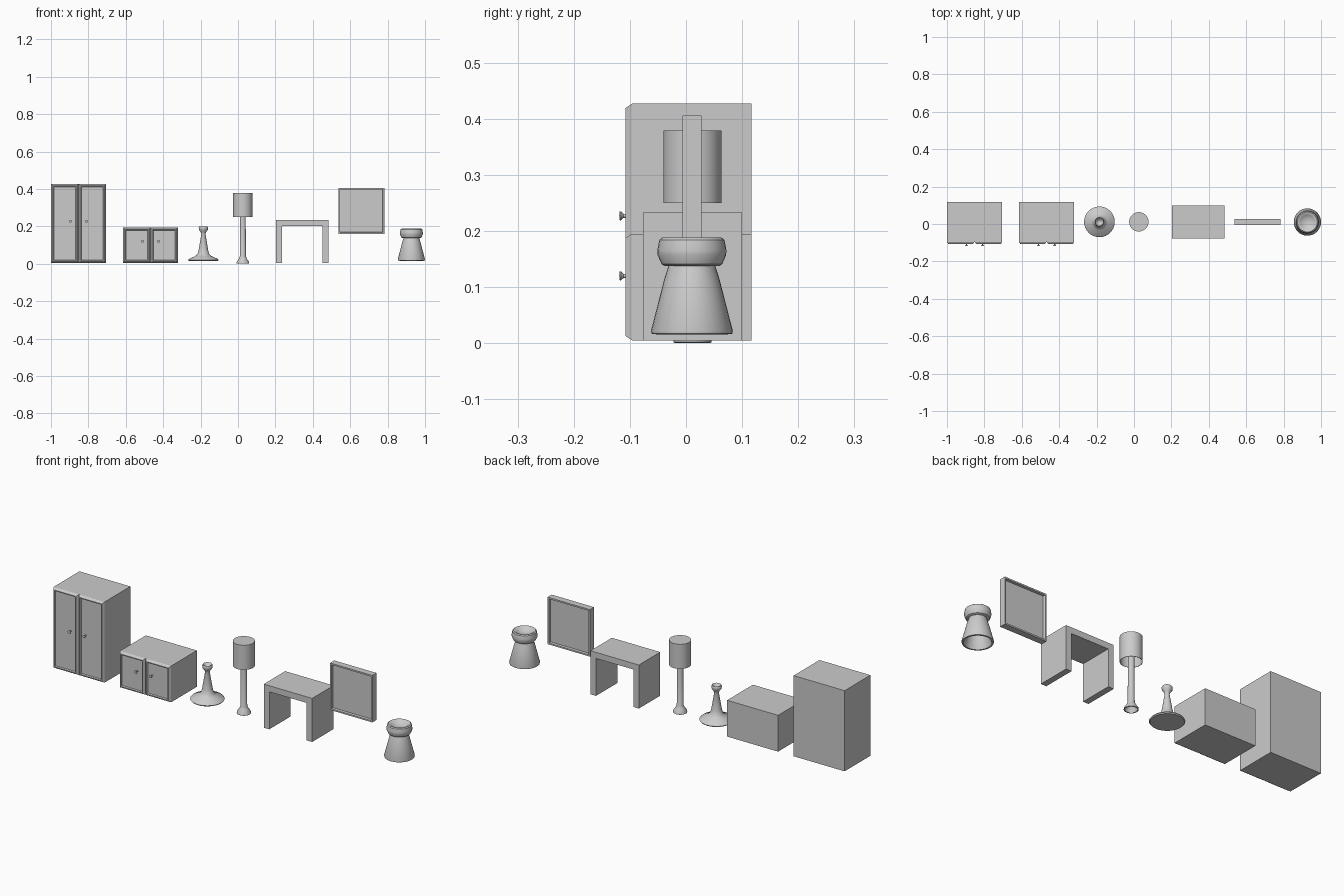
import bpy, bmesh, math
from mathutils import Matrix

if "Cube" in bpy.data.objects:
    bpy.data.objects.remove(bpy.data.objects["Cube"])


def finish(name, bm, smooth=False):
    bmesh.ops.recalc_face_normals(bm, faces=bm.faces)
    me = bpy.data.meshes.new(name)
    bm.to_mesh(me)
    bm.free()
    ob = bpy.data.objects.new(name, me)
    bpy.context.collection.objects.link(ob)
    if smooth:
        bpy.ops.object.select_all(action='DESELECT')
        ob.select_set(True)
        bpy.context.view_layer.objects.active = ob
        bpy.ops.object.shade_smooth_by_angle(angle=math.radians(35))
    return ob


def extents_box(bm, x0, x1, y0, y1, z0, z1):
    m = Matrix.Translation(((x0 + x1) / 2, (y0 + y1) / 2, (z0 + z1) / 2)) \
        @ Matrix.Diagonal((x1 - x0, y1 - y0, z1 - z0, 1))
    return bmesh.ops.create_cube(bm, size=1, matrix=m)["verts"]


def box(name, *ext):
    bm = bmesh.new()
    extents_box(bm, *ext)
    return finish(name, bm)


def lathe(name, profile, loc, tilt=0.0, seg=32):
    """Revolve (radius, height) points around z, then tilt about x and place."""
    bm = bmesh.new()
    vs = [bm.verts.new((r, 0, z)) for r, z in profile]
    es = [bm.edges.new(p) for p in zip(vs, vs[1:])]
    bmesh.ops.spin(bm, geom=vs + es, cent=(0, 0, 0), axis=(0, 0, 1),
                   angle=2 * math.pi, steps=seg)
    bmesh.ops.remove_doubles(bm, verts=bm.verts, dist=1e-5)
    bm.transform(Matrix.Translation(loc) @ Matrix.Rotation(tilt, 4, 'X'))
    return finish(name, bm, True)


def door(name, x0, x1, z0, z1):
    """Chamfered slab whose front holds a thin frame and a recessed panel."""
    bm = bmesh.new()
    extents_box(bm, x0, x1, -0.096, -0.094, z0, z1)
    bm.normal_update()
    front = min(bm.faces, key=lambda f: f.calc_center_median().y)
    for thickness, depth in ((0.008, 0.012), (0.005, 0), (0.003, -0.006)):
        bmesh.ops.inset_region(bm, faces=[front], thickness=thickness, depth=0,
                               use_even_offset=True)
        for v in front.verts:
            v.co.y -= depth
        bm.normal_update()
    return finish(name, bm)


def cupboard(name, cx, top, knob_z):
    half = 0.1475
    box(name + "_body", cx - half, cx + half, -0.095, 0.117, 0.005, top)
    for s, side in ((-1, "left"), (1, "right")):
        x0, x1 = sorted((cx + s * 0.001, cx + s * half))
        door(f"{name}_{side}_door", x0, x1, 0.005, top)
        lathe(f"{name}_{side}_knob",
              [(0.004, 0), (0.0035, 0.01), (0.008, 0.015), (0.008, 0.017), (0, 0.018)],
              (cx + s * 0.043, -0.101, knob_z), math.pi / 2, 16)


# Wardrobe and low cabinet
cupboard("wardrobe", -0.8525, 0.427, 0.227)
cupboard("low_cabinet", -0.4675, 0.195, 0.12)

# Pedestal stand with a small cup on top
lathe("pedestal_stand",
      [(0, 0.015), (0.078, 0.015), (0.082, 0.02), (0.077, 0.026), (0.045, 0.04),
       (0.031, 0.052), (0.025, 0.075), (0.011, 0.16), (0.015, 0.17), (0.024, 0.182),
       (0.025, 0.194), (0.022, 0.2), (0.016, 0.194), (0.009, 0.186), (0, 0.183)],
      (-0.185, 0.0115, 0))

# Floor lamp
LAMP = (0.026, 0.0115, 0)
lathe("lamp_base_and_pole",
      [(0.028, 0.004), (0.03, 0), (0.034, 0.002), (0.033, 0.01), (0.022, 0.026),
       (0.016, 0.04), (0.015, 0.3), (0, 0.3)], LAMP)
lathe("lamp_shade", [(0.05, 0.25), (0.052, 0.25), (0.052, 0.379), (0, 0.379)], LAMP)
lathe("lamp_shade_lining", [(0.05, 0.25), (0.05, 0.376), (0, 0.376)], LAMP)

# Table: an arch-shaped board outline pushed back in depth
bm = bmesh.new()
outline = [(0.203, 0.005), (0.235, 0.005), (0.235, 0.201), (0.451, 0.201),
           (0.451, 0.005), (0.483, 0.005), (0.483, 0.233), (0.203, 0.233)]
face = bm.faces.new([bm.verts.new((x, -0.077, z)) for x, z in outline])
ext = bmesh.ops.extrude_face_region(bm, geom=[face])["geom"]
bmesh.ops.translate(bm, vec=(0, 0.177, 0),
                    verts=[g for g in ext if isinstance(g, bmesh.types.BMVert)])
bm.faces.ensure_lookup_table()
if not any(all(abs(v.co.y + 0.077) < 1e-5 for v in f.verts) for f in bm.faces):
    bm.faces.new([v for v in bm.verts if v.co.y < 0])
finish("table", bm)

# Framed picture, recessed on both sides
X0, X1, Z0, Z1 = 0.537, 0.782, 0.16, 0.406
bm = bmesh.new()
extents_box(bm, X0, X1, -0.006, 0.028, Z0, Z1)
bm.normal_update()
for f in [f for f in bm.faces if abs(f.normal.y) > 0.9]:
    n = f.normal.y
    bmesh.ops.inset_region(bm, faces=[f], thickness=0.011, depth=0)
    bmesh.ops.inset_region(bm, faces=[f], thickness=0.002, depth=0)
    for v in f.verts:
        v.co.y -= n * 0.013
finish("wall_frame", bm)

# Stool: hollow flared base and dished cushion
STOOL = (0.927, 0.0105, 0)
lathe("stool_base",
      [(0.041, 0.14), (0.049, 0.115), (0.073, 0.022), (0.072, 0.017), (0.064, 0.016),
       (0.062, 0.02), (0.043, 0.1), (0.035, 0.138), (0, 0.138)], STOOL)
lathe("stool_cushion",
      [(0, 0.138), (0.049, 0.138), (0.054, 0.141), (0.061, 0.157), (0.0615, 0.166),
       (0.058, 0.184), (0.053, 0.188), (0.046, 0.187), (0.036, 0.178),
       (0.02, 0.171), (0, 0.169)], STOOL)
